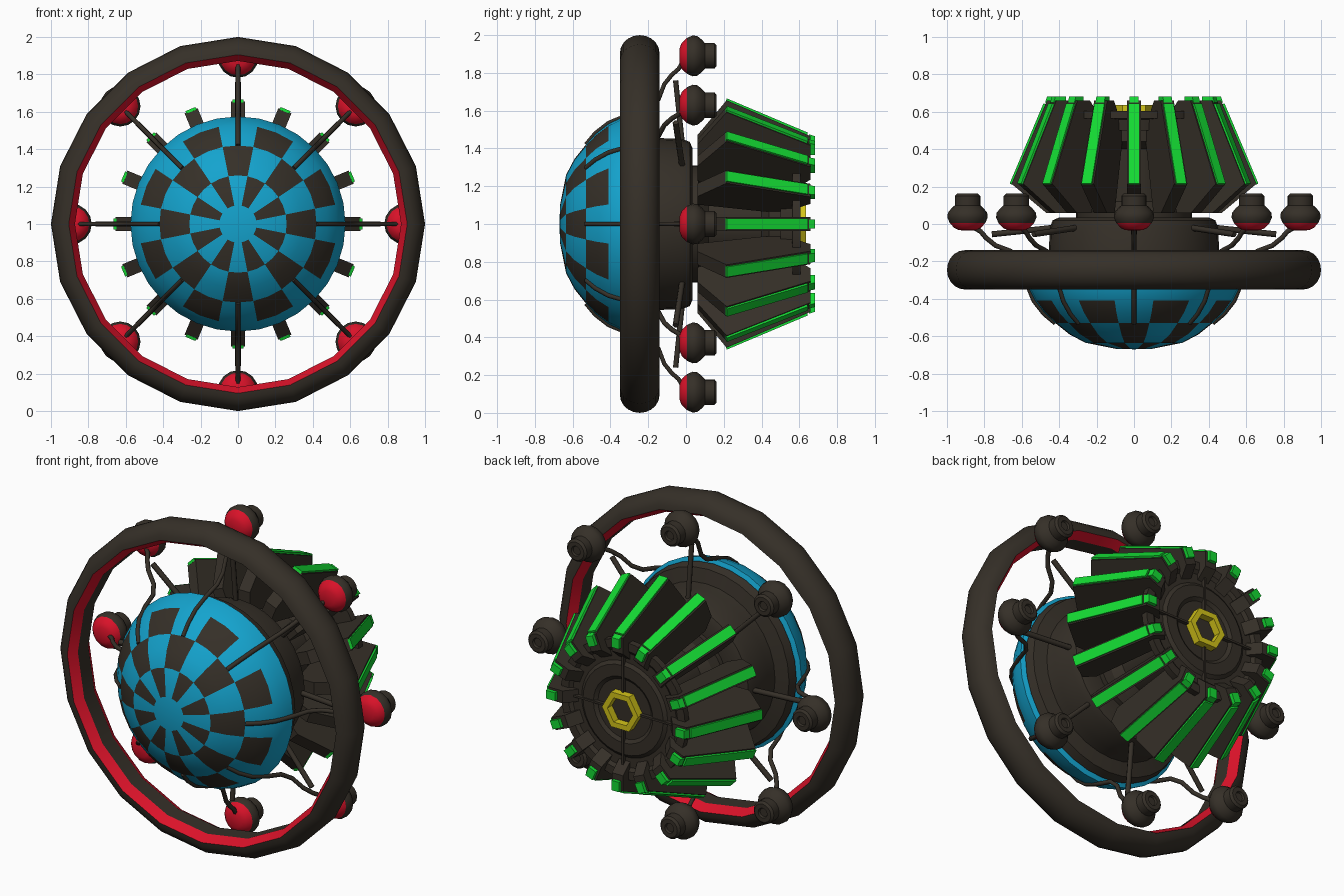
import bpy, bmesh
from math import sin, cos, pi, radians
from mathutils import Vector

if "Cube" in bpy.data.objects:
    bpy.data.objects.remove(bpy.data.objects["Cube"])

C = Vector((0, 0, 1.0))          # the whole machine is turned around the y axis here


def material(name, rgb):
    m = bpy.data.materials.new(name)
    m.diffuse_color = (*rgb, 1)
    m.use_nodes = True
    m.node_tree.nodes["Principled BSDF"].inputs["Base Color"].default_value = m.diffuse_color
    return m


DARK = material("dark brown metal", (0.036, 0.029, 0.021))
BLUE = material("bright blue", (0.007, 0.37, 0.62))
RED = material("red", (0.70, 0.006, 0.022))
GREEN = material("green", (0.007, 0.70, 0.033))
YELLOW = material("yellow", (0.65, 0.55, 0.01))


def polar(r, y, a):
    return Vector((r * sin(a), y, r * cos(a)))


def finish(name, bm, mats, smooth=None):
    bmesh.ops.remove_doubles(bm, verts=bm.verts, dist=1e-5)
    bmesh.ops.recalc_face_normals(bm, faces=bm.faces)
    me = bpy.data.meshes.new(name)
    bm.to_mesh(me)
    bm.free()
    for m in mats:
        me.materials.append(m)
    ob = bpy.data.objects.new(name, me)
    bpy.context.collection.objects.link(ob)
    if smooth:
        bpy.ops.object.select_all(action='DESELECT')
        ob.select_set(True)
        bpy.context.view_layer.objects.active = ob
        bpy.ops.object.shade_smooth_by_angle(angle=radians(smooth))
    return ob


def lathe(bm, profile, segs, centre=C, start=0.0, closed=False, rule=None):
    """Turn (radius, y) points about the y axis; rule(row, segment) gives the material."""
    rows = [[bm.verts.new(centre + polar(r, y, start + 2 * pi * j / segs))
             for j in range(segs)] for r, y in profile]
    n = len(rows)
    for i in range(n if closed else n - 1):
        for j in range(segs):
            k, q = (j + 1) % segs, (i + 1) % n
            a, b = profile[i][0] < 1e-6, profile[q][0] < 1e-6
            if a and b:
                continue
            if a:
                vs = (rows[i][j], rows[q][k], rows[q][j])
            elif b:
                vs = (rows[i][j], rows[i][k], rows[q][j])
            else:
                vs = (rows[i][j], rows[i][k], rows[q][k], rows[q][j])
            f = bm.faces.new(vs)
            f.material_index = rule(i, j) if rule else 0


def plate(bm, poly, width, a):
    """Radial plate: (radius, y) outline given thickness across the angle a."""
    side = Vector((cos(a), 0, -sin(a))) * width / 2
    lo = [bm.verts.new(C + polar(r, y, a) - side) for r, y in poly]
    hi = [bm.verts.new(C + polar(r, y, a) + side) for r, y in poly]
    bm.faces.new(lo)
    bm.faces.new(hi[::-1])
    for i in range(len(poly)):
        k = (i + 1) % len(poly)
        bm.faces.new((lo[i], lo[k], hi[k], hi[i]))


def repeat_plates(name, poly, width, count, mat, start=0.0):
    bm = bmesh.new()
    for i in range(count):
        plate(bm, poly, width, start + 2 * pi * i / count)
    return finish(name, bm, [mat])


def rods(name, path, radius):
    """Eight equal rods following a (radius, y) path."""
    cu = bpy.data.curves.new(name, 'CURVE')
    cu.dimensions = '3D'
    cu.bevel_depth = radius
    cu.bevel_resolution = 1
    cu.use_fill_caps = True
    cu.materials.append(DARK)
    for i in range(8):
        sp = cu.splines.new('POLY')
        sp.points.add(len(path) - 1)
        for p, (r, y) in zip(sp.points, path):
            p.co = (*(C + polar(r, y, i * pi / 4)), 1)
    ob = bpy.data.objects.new(name, cu)
    bpy.context.collection.objects.link(ob)
    bpy.ops.object.select_all(action='DESELECT')
    ob.select_set(True)
    bpy.context.view_layer.objects.active = ob
    bpy.ops.object.convert(target='MESH')


# Big outer ring: rounded outside, two red bands on the inside chamfers
YR = -0.245
outer = [(0.905 + 0.095 * sin(pi * t / 10), YR - 0.105 * cos(pi * t / 10)) for t in range(11)]
inner = [(0.872, YR + 0.05), (0.872, YR - 0.05)]
bm = bmesh.new()
lathe(bm, outer + inner, 20, closed=True, rule=lambda i, j: 1 if i in (10, 12) else 0)
finish("outer_ring", bm, [DARK, RED], 30)

# Front dome with a checker of sixteen sectors
dome = [(0, -0.67), (0.10, -0.667), (0.26, -0.635), (0.345, -0.59), (0.42, -0.53),
        (0.48, -0.475), (0.53, -0.41), (0.56, -0.35), (0.575, -0.29), (0.50, -0.26)]
band = [0, 1, 2, 2, 3, 3, 0, 0, 0]


def checker(i, j):
    b = band[i]
    return 1 if b and (j // 2 + b) % 2 == 0 else 0


bm = bmesh.new()
lathe(bm, dome, 32, start=-pi / 16, rule=checker)
finish("checkered_dome", bm, [BLUE, DARK], 30)

# Turned main body and neck
bm = bmesh.new()
lathe(bm, [(0, -0.27), (0.555, -0.27), (0.54, -0.22), (0.46, -0.20), (0.455, -0.14), (0.45, -0.02),
           (0.435, 0.02), (0.40, 0.035), (0.31, 0.035), (0.31, 0.065), (0.25, 0.075),
           (0.20, 0.12), (0.20, 0.40), (0.27, 0.44), (0.27, 0.52), (0, 0.52)], 32)
finish("main_body", bm, [DARK], 30)

# Stepped rear disc
bm = bmesh.new()
lathe(bm, [(0, 0.50), (0.30, 0.50), (0.31, 0.56), (0.42, 0.565), (0.42, 0.605), (0.37, 0.605),
           (0.35, 0.59), (0.29, 0.59), (0.27, 0.605), (0.20, 0.605), (0.18, 0.59), (0, 0.59)], 32)
finish("rear_disc", bm, [DARK], 30)
repeat_plates("rear_disc_ribs", [(0.11, 0.58), (0.40, 0.58), (0.40, 0.612), (0.11, 0.612)],
              0.012, 4, DARK)

# Yellow hexagon on the rear disc
bm = bmesh.new()
lathe(bm, [(0.085, 0.58), (0.122, 0.58), (0.122, 0.635), (0.085, 0.635)], 6,
      start=pi / 6, closed=True)
finish("rear_hexagon", bm, [YELLOW])

# Sixteen cooling fins with green edge strips and end blocks
repeat_plates("fins", [(0.655, 0.215), (0.465, 0.66), (0.37, 0.66), (0.27, 0.54),
                       (0.26, 0.42), (0.36, 0.06), (0.47, 0.06)], 0.075, 16, DARK)
repeat_plates("fin_strips", [(0.65, 0.21), (0.665, 0.216), (0.484, 0.645), (0.468, 0.64)],
              0.058, 16, GREEN)
repeat_plates("fin_end_blocks", [(0.475, 0.65), (0.465, 0.682), (0.405, 0.682), (0.405, 0.65)],
              0.05, 16, GREEN)

# Eight pods with red front lenses
pod = [(0, -0.035), (0.045, -0.033), (0.07, -0.022), (0.095, 0.005), (0.108, 0.035), (0.105, 0.06),
       (0.085, 0.085), (0.068, 0.10), (0.068, 0.15), (0.055, 0.162), (0.03, 0.162), (0.025, 0.15),
       (0, 0.15)]
bm = bmesh.new()
for n in range(8):
    lathe(bm, pod, 16, centre=C + polar(0.89, 0, n * pi / 4), rule=lambda i, j: 1 if i < 3 else 0)
finish("pods", bm, [DARK, RED], 35)

# Curved arms from dome to pods, and straight stub rods on the body
rods("pod_arms", [(0.42, -0.53), (0.48, -0.48), (0.535, -0.41), (0.58, -0.30), (0.61, -0.20),
                  (0.66, -0.145), (0.74, -0.115), (0.79, -0.075), (0.82, -0.04), (0.87, -0.01)], 0.013)
rods("body_stubs", [(0.43, -0.02), (0.76, -0.055)], 0.016)
